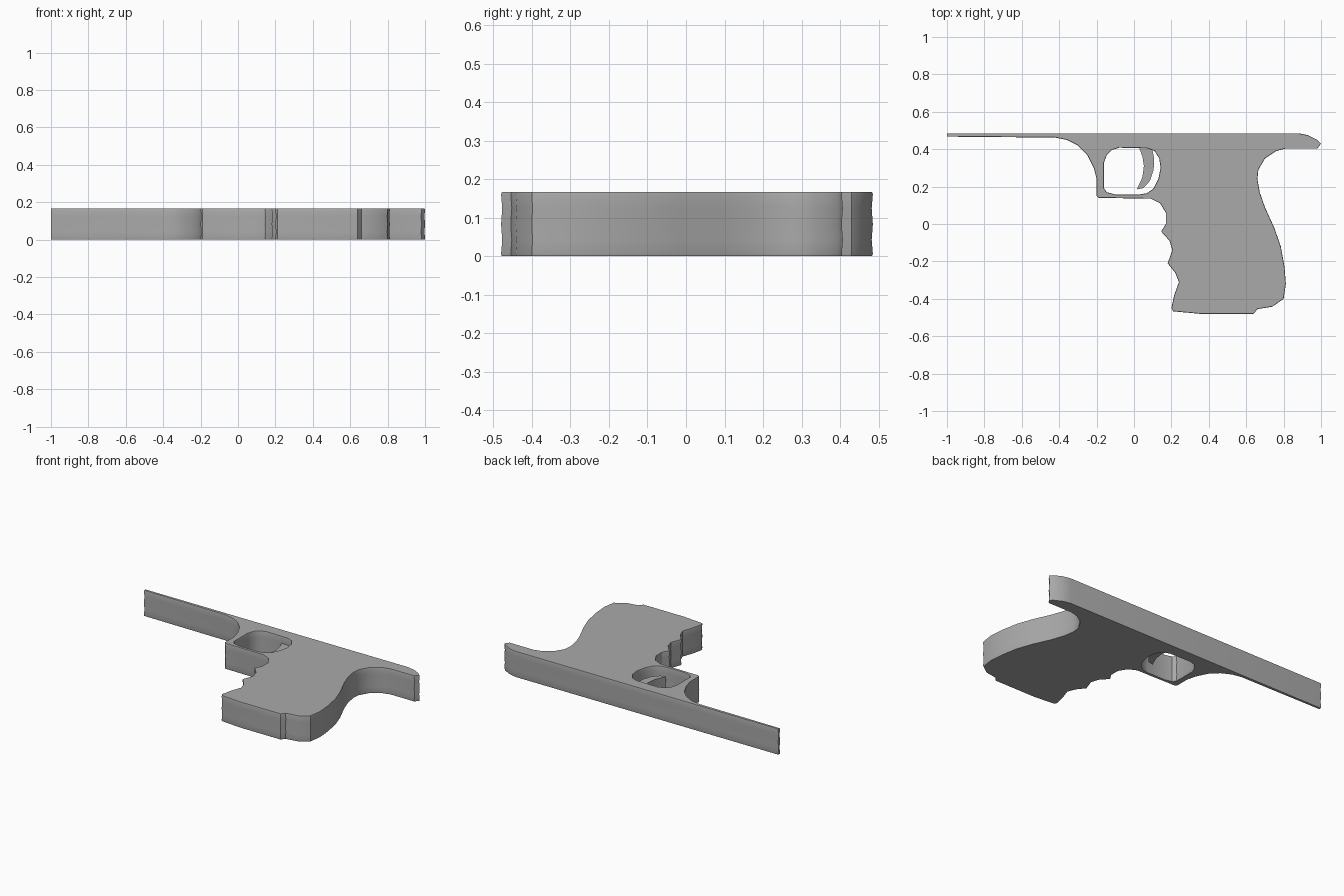
import bpy, bmesh
from mathutils import Vector

if "Cube" in bpy.data.objects:
    bpy.data.objects.remove(bpy.data.objects["Cube"])

grey = bpy.data.materials.new("mid_grey")
grey.diffuse_color = (0.4, 0.4, 0.4, 1)
grey.use_nodes = True
grey.node_tree.nodes["Principled BSDF"].inputs["Base Color"].default_value = grey.diffuse_color

# Side profile of the frame: top rail, tang, grip, finger grooves, guard
OUTLINE = [(-1, .485), (.88, .485), (.93, .475), (.98, .45), (1, .43), (.98, .403),
           (.81, .403), (.76, .39), (.70, .35), (.665, .29), (.66, .24), (.672, .17),
           (.70, .09), (.75, -.02), (.785, -.12), (.805, -.23), (.812, -.32), (.80, -.40),
           (.74, -.442), (.66, -.455), (.64, -.48), (.35, -.48), (.21, -.467), (.20, -.45),
           (.215, -.38), (.24, -.31), (.22, -.26), (.18, -.21), (.205, -.14), (.19, -.09),
           (.145, -.04), (.17, 0), (.17, .06), (.14, .11), (.09, .135), (-.19, .14),
           (-.20, .15), (-.20, .24), (-.215, .30), (-.25, .37), (-.30, .42), (-.36, .45),
           (-.42, .462), (-1, .467)]
# Guard opening
OPENING = [(-.16, .19), (-.16, .33), (-.145, .37), (-.12, .395), (-.08, .408), (.07, .405),
           (.11, .39), (.135, .35), (.142, .30), (.13, .24), (.105, .19), (.07, .165),
           (.03, .158), (-.10, .158), (-.145, .17)]
TRIGGER = [(.025, .415), (.045, .36), (.053, .31), (.045, .25), (.015, .185), (.05, .192),
           (.085, .23), (.105, .29), (.108, .35), (.095, .415)]


def inset(points, d):
    """Move a clockwise outline inwards by d along its corner directions."""
    out = []
    for i, p in enumerate(points):
        a, b = Vector(points[i - 1]), Vector(points[(i + 1) % len(points)])
        t = (b - a).normalized()
        out.append((p[0] + t.y * d, p[1] - t.x * d))
    return out


def plate(name, loops, levels):
    """Stack the loops at each (height, inset) level and cap both ends."""
    bm = bmesh.new()
    rims = {0: [], len(levels) - 1: []}
    for sign, pts in loops:
        rings = [[bm.verts.new((x, y, z)) for x, y in inset(pts, d * sign)]
                 for z, d in levels]
        n = len(pts)
        for lo, hi in zip(rings, rings[1:]):
            for i in range(n):
                j = (i + 1) % n
                bm.faces.new((lo[i], lo[j], hi[j], hi[i]))
        for k in rims:
            r = rings[k]
            rims[k] += [bm.edges.get((r[i], r[(i + 1) % n])) for i in range(n)]
    for edges in rims.values():
        bmesh.ops.triangle_fill(bm, use_beauty=True, use_dissolve=False, edges=edges)
    bmesh.ops.recalc_face_normals(bm, faces=bm.faces)
    me = bpy.data.meshes.new(name)
    bm.to_mesh(me)
    bm.free()
    ob = bpy.data.objects.new(name, me)
    bpy.context.collection.objects.link(ob)
    me.materials.append(grey)
    bpy.ops.object.select_all(action='DESELECT')
    ob.select_set(True)
    bpy.context.view_layer.objects.active = ob
    bpy.ops.object.shade_smooth_by_angle(angle=0.5)
    return ob


# Frame with gently rippled side walls
plate("frame", [(1, OUTLINE), (-1, OPENING)],
      [(0, .002), (.006, 0), (.042, .003), (.083, 0), (.125, .003), (.16, 0), (.166, .002)])
# Trigger, thinner than the frame
plate("trigger", [(1, TRIGGER)], [(.045, 0), (.12, 0)])
